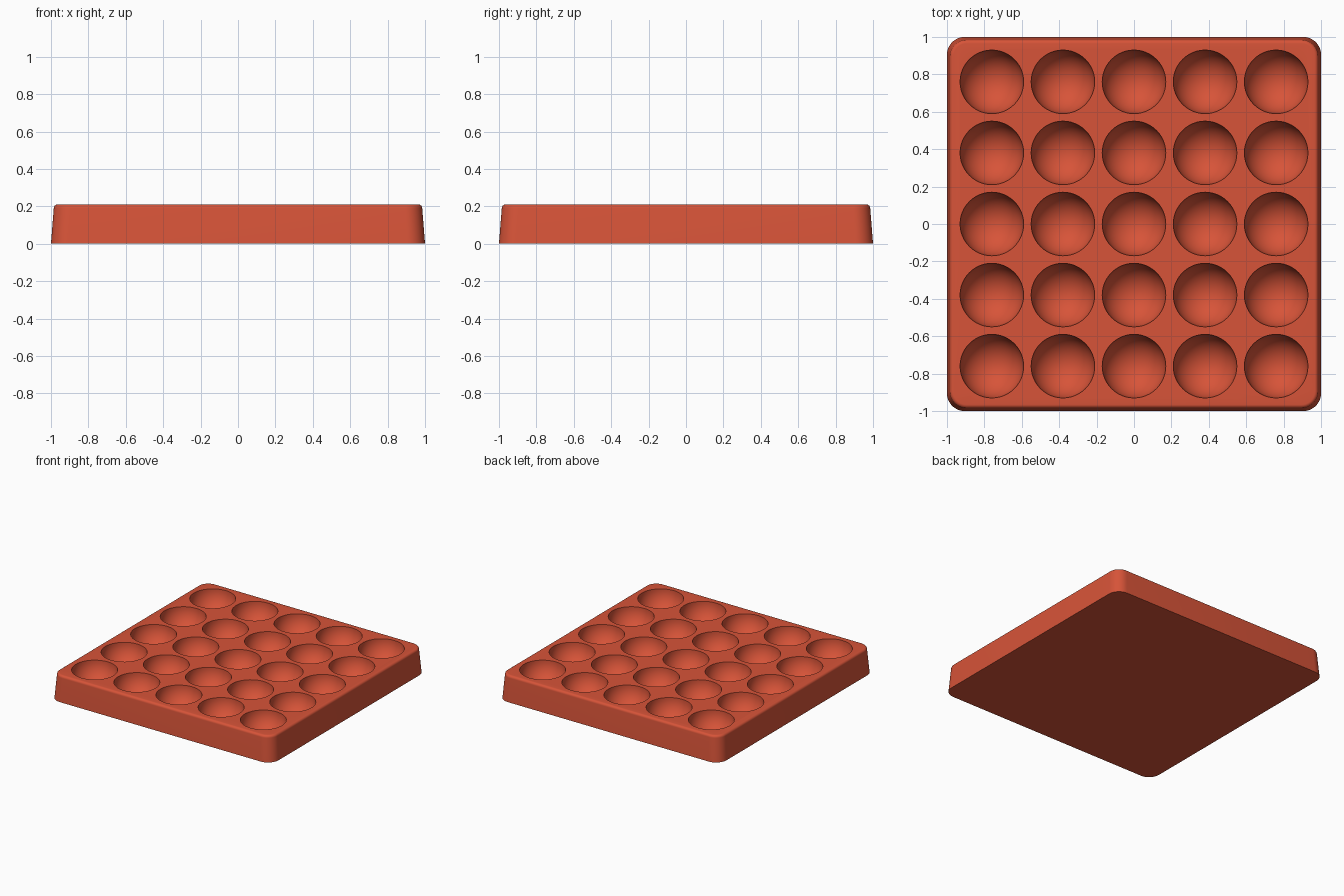
import bpy
import bmesh
from math import cos, sin, pi, radians
from mathutils import Matrix, Vector

cube = bpy.data.objects.get("Cube")
if cube:
    bpy.data.objects.remove(cube, do_unlink=True)

HEIGHT = 0.21
PITCH = 0.38
PIT_RADIUS = 0.17
COUNT = 5
EDGE = 0.02          # rounding of the upper edge
TOP_HALF = 0.985     # half width at the top of the leaning walls

clay = bpy.data.materials.new("terracotta red")
clay.use_nodes = True
colour = (0.68, 0.088, 0.040, 1.0)
clay.diffuse_color = colour
clay.node_tree.nodes["Principled BSDF"].inputs["Base Color"].default_value = colour


def make_object(name, bm):
    bmesh.ops.recalc_face_normals(bm, faces=bm.faces[:])
    mesh = bpy.data.meshes.new(name)
    bm.to_mesh(mesh)
    bm.free()
    mesh.materials.append(clay)
    obj = bpy.data.objects.new(name, mesh)
    bpy.context.collection.objects.link(obj)
    return obj


def rounded_square(bm, half, radius, z, steps=10):
    """Ring of vertices around a square with round corners."""
    ring = []
    for corner in range(4):
        turn = Matrix.Rotation(corner * pi / 2, 3, 'Z')
        for i in range(steps + 1):
            a = i / steps * pi / 2
            c = half - radius
            ring.append(bm.verts.new(turn @ Vector((c + radius * cos(a), c + radius * sin(a), z))))
    return ring


# Tray block: leaning walls, round corners, softened upper edge
bm = bmesh.new()
rings = [rounded_square(bm, 1.0, 0.095, 0)]
for i in range(7):
    a = i / 6 * pi / 2
    inset = EDGE * (1 - cos(a))
    rings.append(rounded_square(bm, TOP_HALF - inset, 0.09 - inset,
                                HEIGHT - EDGE + EDGE * sin(a)))
for low, high in zip(rings, rings[1:]):
    for i in range(len(low)):
        j = (i + 1) % len(low)
        bm.faces.new((low[i], low[j], high[j], high[i]))
bm.faces.new(rings[0])
bm.faces.new(rings[-1])
tray = make_object("tray", bm)

# Cutter: grid of round-bottomed plugs
bm = bmesh.new()
for ix in range(COUNT):
    for iy in range(COUNT):
        x, y = ((k - (COUNT - 1) / 2) * PITCH for k in (ix, iy))
        bmesh.ops.create_uvsphere(bm, u_segments=48, v_segments=24, radius=PIT_RADIUS,
                                  matrix=Matrix.Translation((x, y, HEIGHT - 0.002)))
cut = bmesh.ops.bisect_plane(bm, geom=bm.verts[:] + bm.edges[:] + bm.faces[:],
                             plane_co=(0, 0, HEIGHT - 0.002), plane_no=(0, 0, 1),
                             dist=0.0001, clear_outer=True)
rim = [e for e in bm.edges if e.is_boundary]
wall = bmesh.ops.extrude_edge_only(bm, edges=rim)["geom"]
bmesh.ops.translate(bm, verts=[g for g in wall if isinstance(g, bmesh.types.BMVert)],
                    vec=(0, 0, 0.05))
bmesh.ops.holes_fill(bm, edges=[e for e in bm.edges if e.is_boundary], sides=0)
cutter = make_object("pit_cutter", bm)
cutter.hide_render = True

# Carve the pits and shade
carve = tray.modifiers.new("pits", 'BOOLEAN')
carve.operation = 'DIFFERENCE'
carve.solver = 'EXACT'
carve.object = cutter
bpy.ops.object.select_all(action='DESELECT')
tray.select_set(True)
bpy.context.view_layer.objects.active = tray
bpy.ops.object.modifier_apply(modifier=carve.name)
bpy.data.objects.remove(cutter, do_unlink=True)
bpy.ops.object.shade_smooth_by_angle(angle=radians(35))
